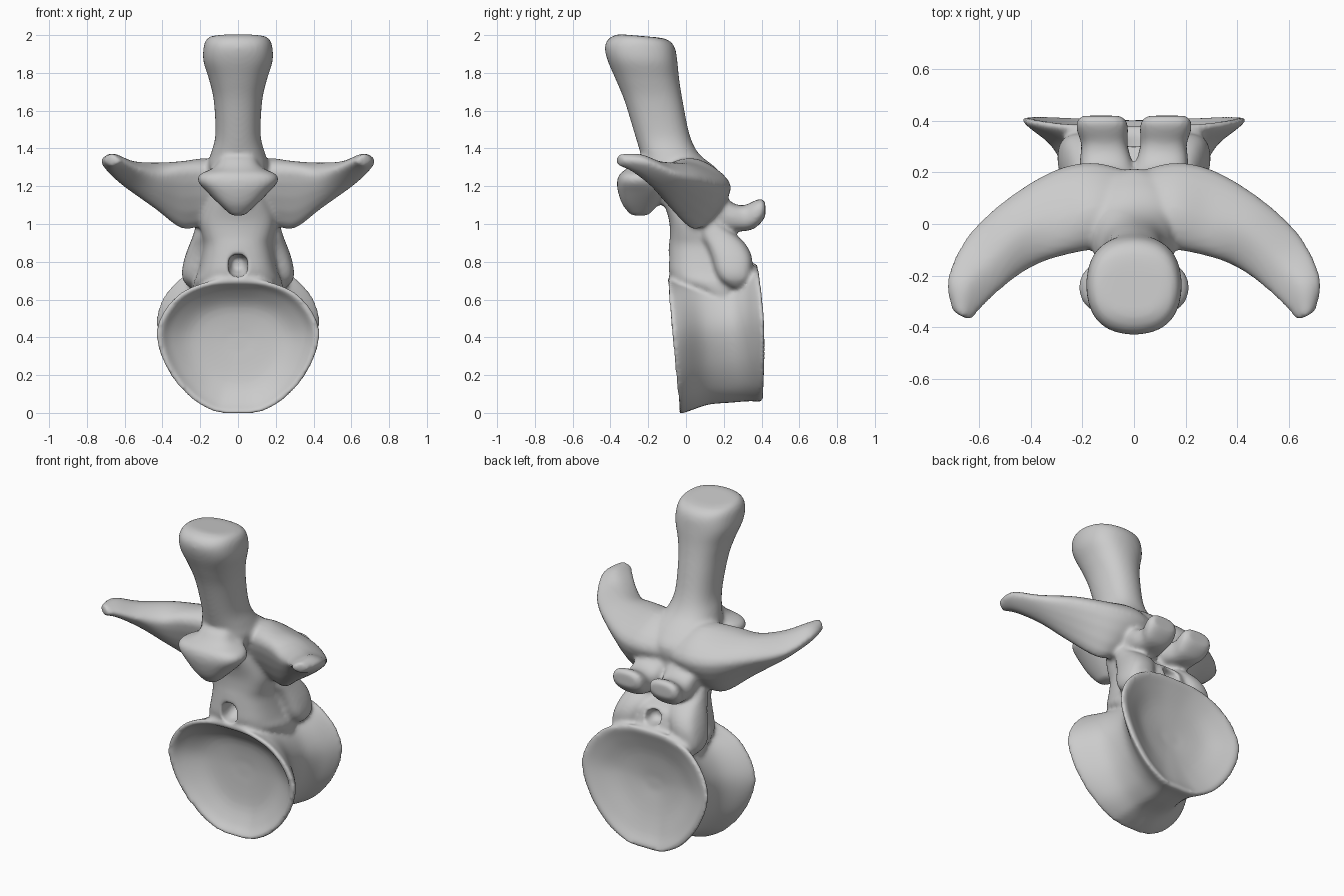
import bpy, bmesh
from math import cos, sin, pi
from mathutils import Vector


def spline(pts, n, closed):
    """Catmull-Rom curve through the points."""
    out, m = [], len(pts)
    get = (lambda i: pts[i % m]) if closed else (lambda i: pts[max(0, min(m - 1, i))])
    for i in range(m if closed else m - 1):
        a, b, c, d = get(i - 1), get(i), get(i + 1), get(i + 2)
        for k in range(n):
            t = k / n
            out.append(0.5 * (2 * b + (c - a) * t + (2 * a - 5 * b + 4 * c - d) * t * t
                              + (3 * b - a - 3 * c + d) * t ** 3))
    if not closed:
        out.append(pts[-1].copy())
    return out


def loft(name, rings, n=5, side=1):
    """Smooth closed skin through a row of rings with equal point counts."""
    rings = [spline([Vector((p[0] * side, p[1], p[2])) for p in r], 5, True) for r in rings]
    rows = list(zip(*[spline(list(col), n, False) for col in zip(*rings)]))
    bm = bmesh.new()
    vs = [[bm.verts.new(p) for p in row] for row in rows]
    m = len(vs[0])
    for a, b in zip(vs, vs[1:]):
        for i in range(m):
            j = (i + 1) % m
            bm.faces.new((a[i], a[j], b[j], b[i]))
    bm.faces.new(vs[0])
    bm.faces.new(vs[-1])
    bmesh.ops.recalc_face_normals(bm, faces=bm.faces)
    me = bpy.data.meshes.new(name)
    bm.to_mesh(me)
    bm.free()
    ob = bpy.data.objects.new(name, me)
    bpy.context.collection.objects.link(ob)
    return ob


def oval(c, u, v, p=2.5, m=12):
    """Superellipse ring around c with half axes u and v."""
    c, u, v = Vector(c), Vector(u), Vector(v)
    f = lambda w: (1 if w >= 0 else -1) * abs(w) ** (2 / p)
    return [c + u * f(cos(2 * pi * i / m)) + v * f(sin(2 * pi * i / m)) for i in range(m)]


def level(z, hx, y0, y1, p=2.5, x=0, tilt=0):
    """Horizontal section from y0 to y1, tilt raises its front."""
    return oval((x, (y0 + y1) / 2, z), (hx, 0, 0), (0, (y1 - y0) / 2, -tilt), p)


def upright(y, hx, z0, z1, x=0, p=2.5):
    """Section facing along y."""
    return oval((x, y, (z0 + z1) / 2), (hx, 0, 0), (0, 0, (z1 - z0) / 2), p)


parts = []

# body: spool with a dished face at each end
half = [(0, 0), (.15, 0), (.32, .02), (.6, .125), (.86, .32), (1, .56), (.93, .74), (.7, .9), (.36, .985), (0, 1)]
outline = half + [(-x, t) for x, t in half[-2:0:-1]]


def disc(w, z0, z1, ytop, ybot, bow=0):
    return [(x * w, ybot + (ytop - ybot) * t + bow * 4 * t * (1 - t), z0 + (z1 - z0) * t) for x, t in outline]


parts.append(loft("body", [disc(*s) for s in (
    (.06, .33, .42, .06, .06), (.24, .16, .56, .035, .045), (.355, .055, .65, -.04, .0),
    (.405, .014, .69, -.097, -.035), (.434, -.003, .708, -.09, -.03), (.405, .012, .70, -.04, .02),
    (.31, .045, .70, .08, .12), (.285, .055, .72, .22, .24), (.325, .062, .75, .30, .32),
    (.395, .062, .78, .345, .37, .01), (.434, .06, .79, .368, .398, .022), (.41, .075, .775, .382, .408, .022),
    (.34, .14, .71, .36, .375, .02), (.22, .25, .61, .33, .34), (.06, .39, .47, .31, .31))], 4))

# arch rising from the body
parts.append(loft("arch", [level(*s) for s in (
    (.5, .19, .10, .27), (.62, .235, .08, .30), (.69, .235, -.06, .35), (.74, .215, -.095, .355),
    (.82, .195, -.095, .34), (.89, .185, -.09, .31), (.94, .19, -.085, .22), (1.02, .20, -.09, .19),
    (1.12, .17, -.12, .2), (1.22, .12, -.15, .2))]))

# spine, leaning to the front
parts.append(loft("spine", [level(*s) for s in (
    (1.1, .10, -.14, .19), (1.22, .14, -.18, .215), (1.30, .165, -.22, .155), (1.37, .145, -.24, .07, 2.2),
    (1.47, .12, -.27, .02, 2.2), (1.65, .128, -.325, -.017, 2.2), (1.76, .152, -.37, -.035, 2.2),
    (1.86, .183, -.415, -.045, 2.3, 0, .005), (1.93, .183, -.43, -.055, 2.3, 0, .008),
    (1.97, .172, -.41, -.075, 2.3, 0, .01), (1.99, .15, -.375, -.11, 2.3, 0, .01), (1.996, .11, -.34, -.15, 2.3, 0, .008))]))

# front joint, a hanging wedge
parts.append(loft("front_joint", [level(*s) for s in (
    (1.045, .035, -.29, -.20), (1.10, .095, -.335, -.15), (1.17, .165, -.36, -.11), (1.225, .212, -.365, -.13),
    (1.265, .20, -.35, -.13), (1.30, .125, -.305, -.10), (1.35, .10, -.26, -.08))]))

for side in (-1, 1):
    # swept wing: front edge, top, back edge, keel at each station
    parts.append(loft("wing", [
        [(0, -.10, 1.22), (0, .07, 1.30), (0, .2, 1.18), (0, .03, 1.0)],
        [(.15, -.10, 1.27), (.15, .06, 1.345), (.16, .24, 1.19), (.19, .05, .985)],
        [(.30, -.13, 1.27), (.29, .02, 1.33), (.32, .205, 1.20), (.30, .03, .975)],
        [(.41, -.175, 1.26), (.44, -.03, 1.325), (.505, .09, 1.23), (.43, -.06, 1.075)],
        [(.51, -.25, 1.285), (.57, -.15, 1.335), (.65, -.05, 1.265), (.56, -.14, 1.175)],
        [(.595, -.335, 1.325), (.655, -.25, 1.372), (.725, -.21, 1.33), (.66, -.25, 1.265)],
        [(.63, -.375, 1.335), (.672, -.36, 1.372), (.71, -.33, 1.335), (.67, -.36, 1.31)]], 6, side))
    # back joint lobes, meeting in front and spreading to the back
    parts.append(loft("back_joint", [upright(*s) for s in (
        (.05, .09, .98, 1.18, .09), (.17, .105, .97, 1.17, .10), (.25, .10, .962, 1.11, .11),
        (.31, .09, .962, 1.10, .115), (.36, .10, .975, 1.122, .122), (.40, .098, 1.01, 1.135, .125),
        (.42, .075, 1.04, 1.115, .128))], 5, side))
    # rib knob on the side of the arch
    parts.append(loft("rib_knob", [level(z, .09, y0, y1, 2.6, out - .09) for z, y0, y1, out in (
        (.66, .23, .30, .255), (.70, .18, .34, .29), (.75, .155, .35, .297), (.82, .135, .35, .283),
        (.88, .11, .325, .262), (.93, .08, .28, .242), (.99, .07, .20, .225), (1.05, .05, .16, .21))], 5, side))

# blind ends of the canal through the arch
pockets = [loft("canal_cutter", [upright(*s) for s in rows]) for rows in (
    ((-.25, .055, .72, .84), (-.06, .052, .72, .84), (.0, .045, .74, .835), (.04, .03, .76, .82)),
    ((.25, .03, .82, .86), (.29, .05, .80, .88), (.45, .06, .80, .90)))]

# fuse the parts into one bone
bpy.ops.object.select_all(action='DESELECT')
for ob in parts:
    ob.select_set(True)
bone = parts[0]
bpy.context.view_layer.objects.active = bone
bpy.ops.object.join()
bone.name = "vertebra"
rm = bone.modifiers.new("fuse", 'REMESH')
rm.mode = 'VOXEL'
rm.voxel_size = 0.012
for ob in pockets:
    ob.hide_render = True
    cut = bone.modifiers.new("canal", 'BOOLEAN')
    cut.operation = 'DIFFERENCE'
    cut.object = ob
again = bone.modifiers.new("even", 'REMESH')
again.mode = 'VOXEL'
again.voxel_size = 0.011
sm = bone.modifiers.new("soften", 'SMOOTH')
sm.factor = 0.5
sm.iterations = 7
bpy.ops.object.convert(target='MESH')
for ob in pockets:
    bpy.data.objects.remove(ob)
bpy.ops.object.shade_smooth()
